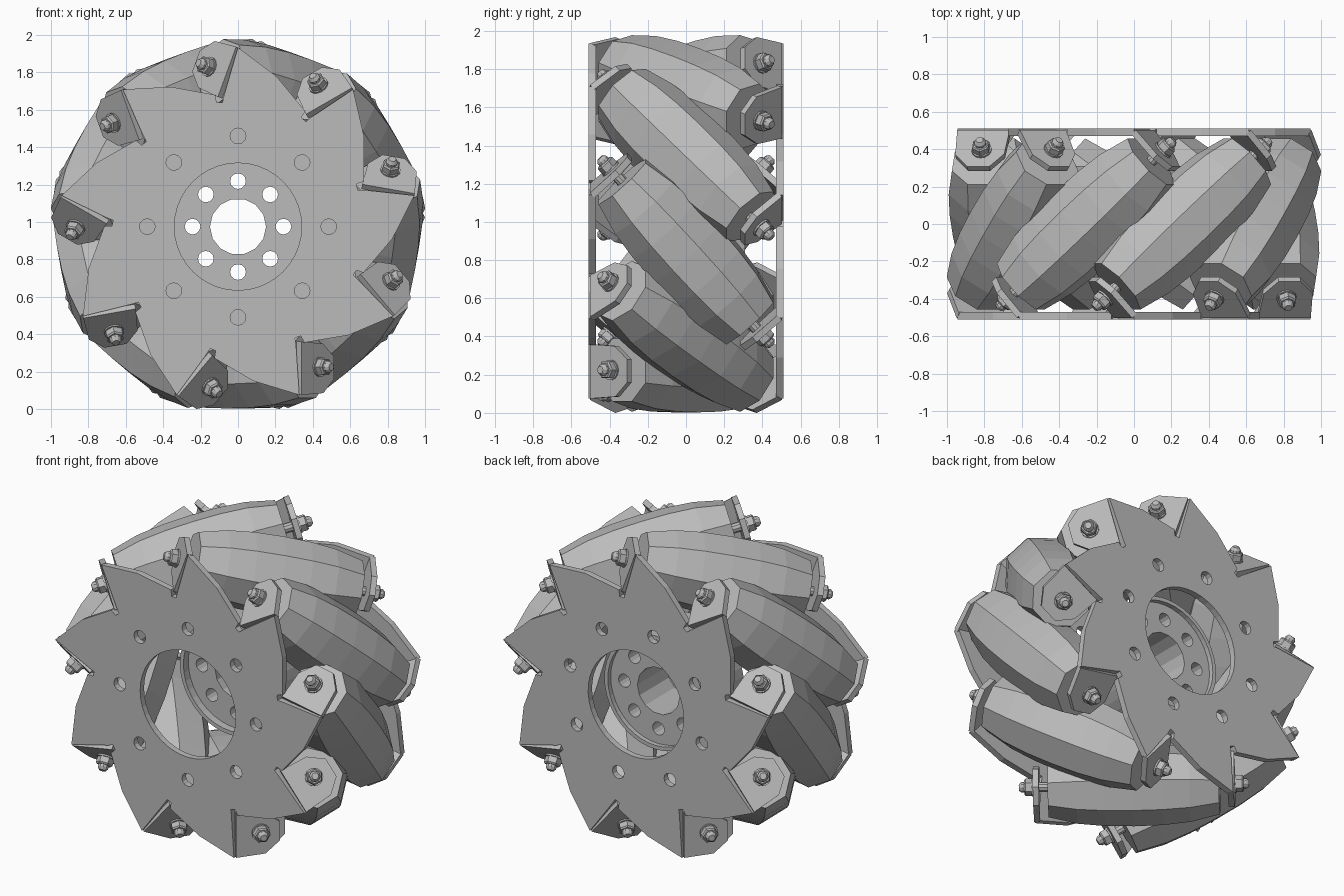
import bpy, bmesh
from math import sin, cos, pi, radians
from mathutils import Matrix, Vector

cube = bpy.data.objects.get("Cube")
if cube:
    bpy.data.objects.remove(cube)

steel = bpy.data.materials.new("light grey")
steel.use_nodes = True
GREY = (0.5, 0.5, 0.5, 1)
steel.diffuse_color = GREY
steel.node_tree.nodes["Principled BSDF"].inputs["Base Color"].default_value = GREY

COUNT = 9                # rollers
RING = 0.75              # distance of the roller axes from the wheel centre
TILT = radians(48)       # roller slant against the wheel axis
TAB_AT = 0.57            # tab distance along the roller axis
FOLD = 0.147             # tab reach from the bolt to the plate
WHEEL = Matrix.Translation((0, 0, 0.975))
UPRIGHT = WHEEL @ Matrix.Rotation(pi / 2, 4, 'X')


def circle(r, sides, x=0, y=0):
    return [(x + r * cos(2 * pi * i / sides), y + r * sin(2 * pi * i / sides))
            for i in range(sides)]


def hole_ring(r, at, count=8):
    return [circle(r, 12, at * cos(2 * pi * i / count), at * sin(2 * pi * i / count))
            for i in range(count)]


def sheet(name, loops, thickness, matrix):
    """Flat part from an outline and its holes."""
    curve = bpy.data.curves.new(name, 'CURVE')
    curve.dimensions = '2D'
    curve.fill_mode = 'BOTH'
    curve.extrude = thickness / 2
    for loop in loops:
        spline = curve.splines.new('POLY')
        spline.points.add(len(loop) - 1)
        for point, (x, y) in zip(spline.points, loop):
            point.co = (x, y, 0, 1)
        spline.use_cyclic_u = True
        spline.use_smooth = False
    curve.materials.append(steel)
    ob = bpy.data.objects.new(name, curve)
    bpy.context.collection.objects.link(ob)
    ob.matrix_world = matrix
    bpy.ops.object.select_all(action='DESELECT')
    ob.select_set(True)
    bpy.context.view_layer.objects.active = ob
    bpy.ops.object.convert(target='MESH')


def lathe(name, profile, sides, matrix):
    """Faceted turned part from (radius, height) pairs, closed at both ends."""
    bm = bmesh.new()
    rings = []
    for r, h in profile:
        angles = [2 * pi * (i + 0.5) / sides for i in range(sides)]
        rings.append([bm.verts.new((r * cos(a), r * sin(a), h)) for a in angles])
    for low, high in zip(rings, rings[1:]):
        for i in range(sides):
            j = (i + 1) % sides
            bm.faces.new((low[i], low[j], high[j], high[i]))
    bm.faces.new(rings[0][::-1])
    bm.faces.new(rings[-1])
    mesh = bpy.data.meshes.new(name)
    bm.to_mesh(mesh)
    bm.free()
    mesh.materials.append(steel)
    ob = bpy.data.objects.new(name, mesh)
    bpy.context.collection.objects.link(ob)
    ob.matrix_world = matrix


def roller_frame(phi):
    """Local x is radial, local z follows the slanted roller axis."""
    radial = Vector((cos(phi), 0, sin(phi)))
    tangent = Vector((sin(phi), 0, -cos(phi)))
    axis = tangent * sin(TILT) + Vector((0, cos(TILT), 0))
    side = axis.cross(radial)
    turn = Matrix((radial, side, axis)).transposed().to_4x4()
    return WHEEL @ Matrix.Translation(radial * RING) @ turn


# Saw-toothed side plates: tip, fold, relief notch, then the bulging back edge
tooth = ((0.90, 0.328), (0.63, 0.31), (0.595, 0.305), (0.585, 0.335), (0.62, 0.355), (0.58, 0.592))
outline = []
for k in range(COUNT):
    phi = radians(30 + 360 / COUNT * k)
    for r, t in tooth:
        outline.append((r * cos(phi) - t * sin(phi), r * sin(phi) + t * cos(phi)))
plate = [outline, circle(0.34, 40)] + hole_ring(0.042, 0.485)
flip = Matrix.Rotation(pi, 4, Vector((cos(radians(30)), 0, sin(radians(30)))))
to_front = Matrix.Translation((0, -0.49, 0)) @ Matrix.Rotation(pi / 2, 4, 'X')
sheet("front_plate", plate, 0.04, WHEEL @ to_front)
sheet("back_plate", plate, 0.04, WHEEL @ flip @ to_front)

# Hub: drum in line with the plate openings around a thick drilled core
sheet("hub_drum", [circle(0.365, 40), circle(0.34, 40)], 0.38,
      UPRIGHT @ Matrix.Translation((0, 0, -0.12)))
sheet("hub_core", [circle(0.345, 40), circle(0.15, 14)] + hole_ring(0.042, 0.243), 0.3,
      UPRIGHT @ Matrix.Translation((0, 0, -0.13)))

# Barrel profile, measured across the flats and mirrored about the middle
SIDES = 8
half = [(0.165, 0.5), (0.203, 0.33), (0.218, 0.17)]
flats = [(r, -h) for r, h in half] + [(0.222, 0)] + half[::-1]
barrel = [(r / cos(pi / SIDES), h) for r, h in flats]

tab = [(-0.135, -FOLD), (0.15, -FOLD), (0.14, 0.03), (0.065, 0.115),
       (-0.055, 0.115), (-0.125, 0.025)]
washer = [(0.054, 0.585), (0.054, 0.597)]
nut = [(0.05, 0.597), (0.05, 0.632), (0.042, 0.64)]
cap = [(0.032, 0.635), (0.032, 0.655), (0.02, 0.672)]

# Slanted rollers, each held by a bent tab and nut at both ends
for k in range(COUNT):
    frame = roller_frame(radians(30 + 360 / COUNT * k))
    lathe(f"roller_{k + 1}", barrel, SIDES, frame)
    lathe(f"roller_axle_{k + 1}", [(0.03, -0.6), (0.03, 0.6)], 10, frame)
    for end, turn in (("back", 0), ("front", pi)):
        place = frame @ Matrix.Rotation(turn, 4, 'X')
        sheet(f"{end}_tab_{k + 1}", [tab], 0.035, place @ Matrix.Translation((0, 0, TAB_AT)))
        lathe(f"{end}_washer_{k + 1}", washer, 14, place)
        lathe(f"{end}_nut_{k + 1}", nut, 6, place)
        lathe(f"{end}_nut_cap_{k + 1}", cap, 10, place)
